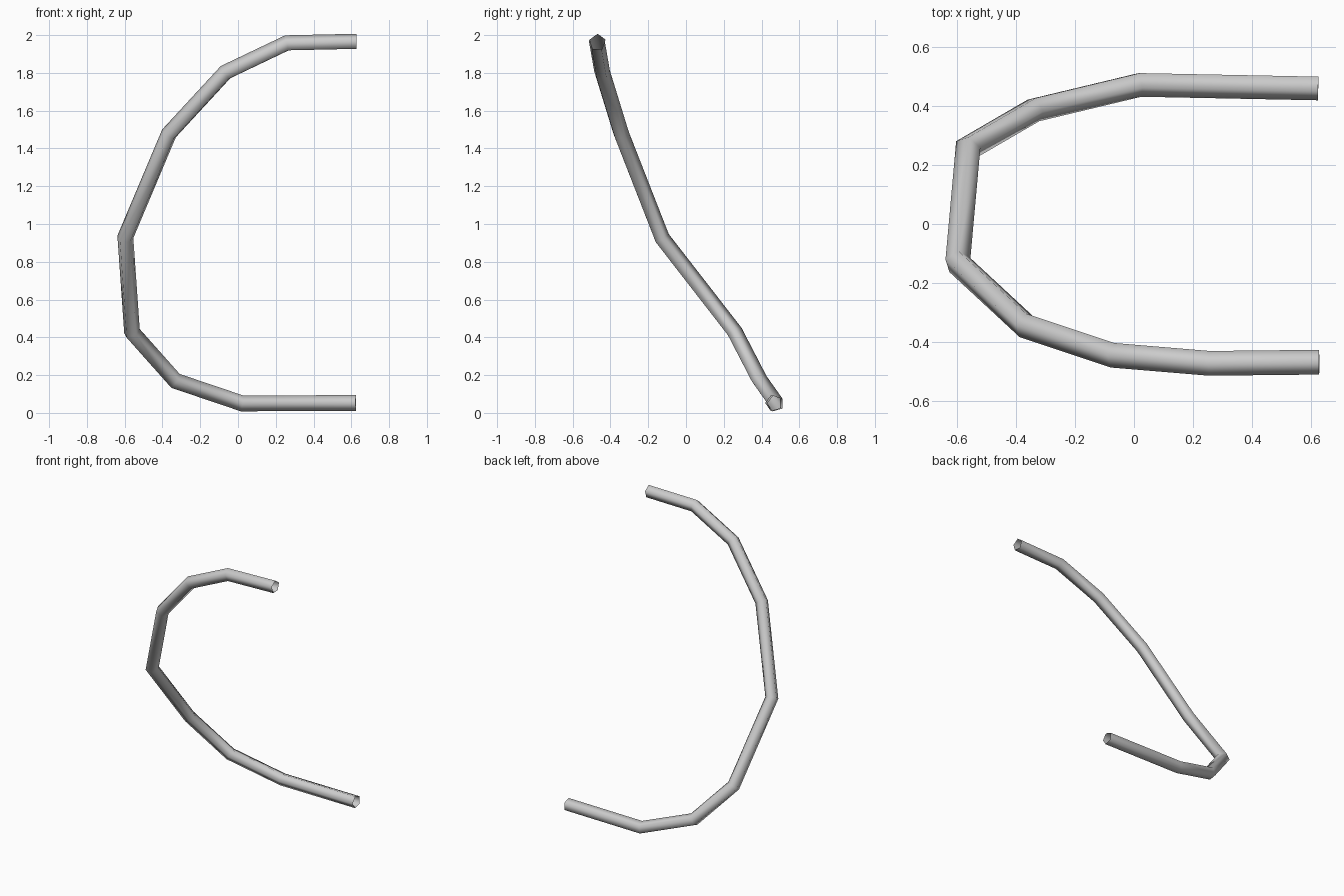
import bpy, bmesh, math
from mathutils import Vector

cube = bpy.data.objects.get("Cube")
if cube:
    bpy.data.objects.remove(cube)

SIDES, RADIUS = 5, 0.044

# Centre line of the bent tube, from the upper end to the lower end
path = [Vector(p) for p in (
    (0.627, -0.468, 1.963), (0.26, -0.472, 1.955), (-0.065, -0.445, 1.80),
    (-0.365, -0.345, 1.475), (-0.597, -0.13, 0.925), (-0.562, 0.258, 0.425),
    (-0.335, 0.39, 0.17), (0.02, 0.475, 0.05), (0.624, 0.463, 0.052))]

mat = bpy.data.materials.new("light grey")
mat.use_nodes = True
grey = (0.6, 0.6, 0.6, 1)
mat.diffuse_color = grey
mat.node_tree.nodes["Principled BSDF"].inputs["Base Color"].default_value = grey

# Sweep a pentagon along the path with mitred joints and open ends
dirs = [(b - a).normalized() for a, b in zip(path, path[1:])]
bm = bmesh.new()
side = Vector((0, 0, 1))
side = (side - dirs[0] * side.dot(dirs[0])).normalized()
across = dirs[0].cross(side)
offsets = [RADIUS * (side * math.cos(a) + across * math.sin(a))
           for a in (math.tau * k / SIDES for k in range(SIDES))]
rings = []
for i, centre in enumerate(path):
    before = dirs[max(i - 1, 0)]
    after = dirs[min(i, len(dirs) - 1)]
    plane = (before + after).normalized()
    rings.append([bm.verts.new(centre + o - before * (o.dot(plane) / before.dot(plane)))
                  for o in offsets])
    turn = before.rotation_difference(after)
    offsets = [turn @ o for o in offsets]

for a, b in zip(rings, rings[1:]):
    for k in range(SIDES):
        n = (k + 1) % SIDES
        bm.faces.new((a[k], a[n], b[n], b[k])).smooth = True
bm.normal_update()

mesh = bpy.data.meshes.new("bent_tube")
bm.to_mesh(mesh)
bm.free()
mesh.materials.append(mat)
tube = bpy.data.objects.new("bent_tube", mesh)
bpy.context.collection.objects.link(tube)
